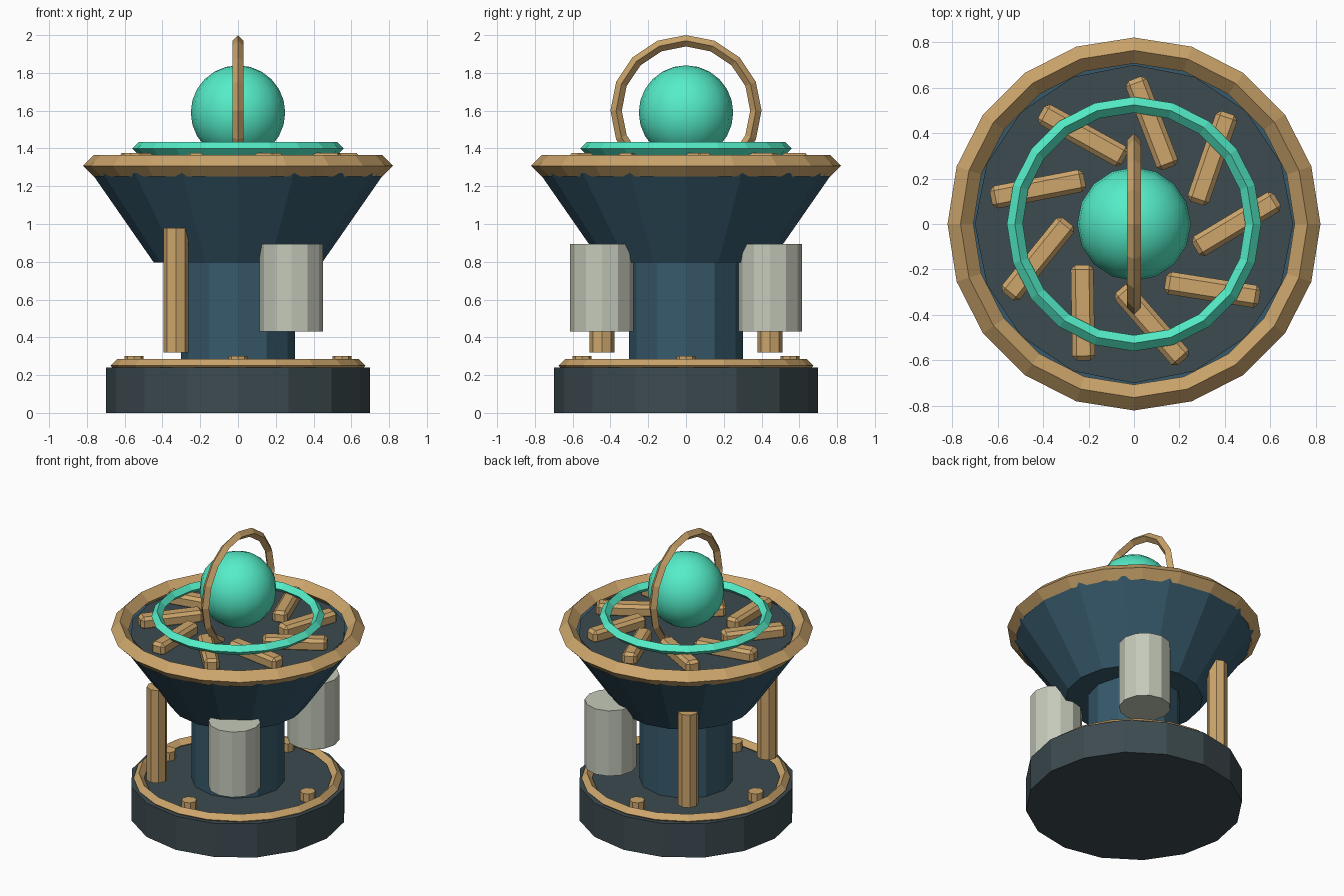
import bpy
from math import radians, cos, sin, pi

if "Cube" in bpy.data.objects:
    bpy.data.objects.remove(bpy.data.objects["Cube"])


def material(name, rgb):
    m = bpy.data.materials.new(name)
    m.diffuse_color = (*rgb, 1)
    m.use_nodes = True
    m.node_tree.nodes["Principled BSDF"].inputs["Base Color"].default_value = m.diffuse_color
    return m


DARK = material("dark_slate", (0.046, 0.070, 0.080))
BLUE = material("steel_blue", (0.038, 0.102, 0.150))
GOLD = material("brass", (0.61, 0.38, 0.15))
CYAN = material("glow_teal", (0.09, 0.85, 0.58))
PALE = material("pale_grey", (0.56, 0.59, 0.49))


def finish(name, mat):
    ob = bpy.context.object
    ob.name = name
    ob.data.materials.append(mat)
    return ob


def drum(name, mat, sides, r, z0, z1, x=0, y=0, r_top=None):
    bpy.ops.mesh.primitive_cone_add(
        vertices=sides, radius1=r, radius2=r if r_top is None else r_top,
        depth=z1 - z0, location=(x, y, (z0 + z1) / 2))
    return finish(name, mat)


def ring(name, mat, sides, major, minor, z, rot=(0, 0, 0)):
    # four-sided section gives a diamond profile
    bpy.ops.mesh.primitive_torus_add(
        major_segments=sides, minor_segments=4, major_radius=major,
        minor_radius=minor, location=(0, 0, z), rotation=rot)
    return finish(name, mat)


# base plate, column and flared bowl
drum("base", DARK, 16, 0.70, 0, 0.24)
drum("column", BLUE, 12, 0.303, 0.23, 0.82)
drum("bowl", BLUE, 16, 0.445, 0.795, 1.27, r_top=0.775)
drum("bowl_floor", DARK, 16, 0.70, 1.26, 1.30)

# trim rings
ring("base_ring", GOLD, 20, 0.64, 0.035, 0.25)
ring("bowl_rim", GOLD, 20, 0.763, 0.057, 1.308)
ring("halo_ring", CYAN, 20, 0.524, 0.035, 1.40)
ring("arch_ring", GOLD, 16, 0.37, 0.03, 1.60, (0, radians(90), 0))

# bolts on the base
for i in range(4):
    a = i * pi / 2
    drum(f"bolt_{i + 1}", GOLD, 8, 0.05, 0.22, 0.30, 0.55 * cos(a), 0.55 * sin(a))

# side canisters and posts, mirrored front to back
for side, s in (("front", -1), ("back", 1)):
    drum(f"{side}_canister", PALE, 12, 0.168, 0.43, 0.895, 0.283, s * 0.445)
    drum(f"{side}_post", GOLD, 8, 0.067, 0.32, 0.98, -0.328, s * 0.445)

# slanted vanes around the bowl floor
for i in range(9):
    a = radians(40 * i)
    bpy.ops.mesh.primitive_cube_add(
        size=1, location=(0.45 * cos(a), 0.45 * sin(a), 1.33),
        rotation=(0, 0, a + radians(31)))
    ob = finish(f"vane_{i + 1}", GOLD)
    ob.scale = (0.42, 0.10, 0.09)
    bpy.ops.object.transform_apply(location=False, rotation=False, scale=True)
    bev = ob.modifiers.new("bevel", "BEVEL")
    bev.width = 0.02
    bev.segments = 1

# glowing orb
bpy.ops.mesh.primitive_uv_sphere_add(segments=16, ring_count=12, radius=0.25,
                                     location=(0, 0, 1.59))
finish("orb", CYAN)
bpy.ops.object.shade_smooth()
